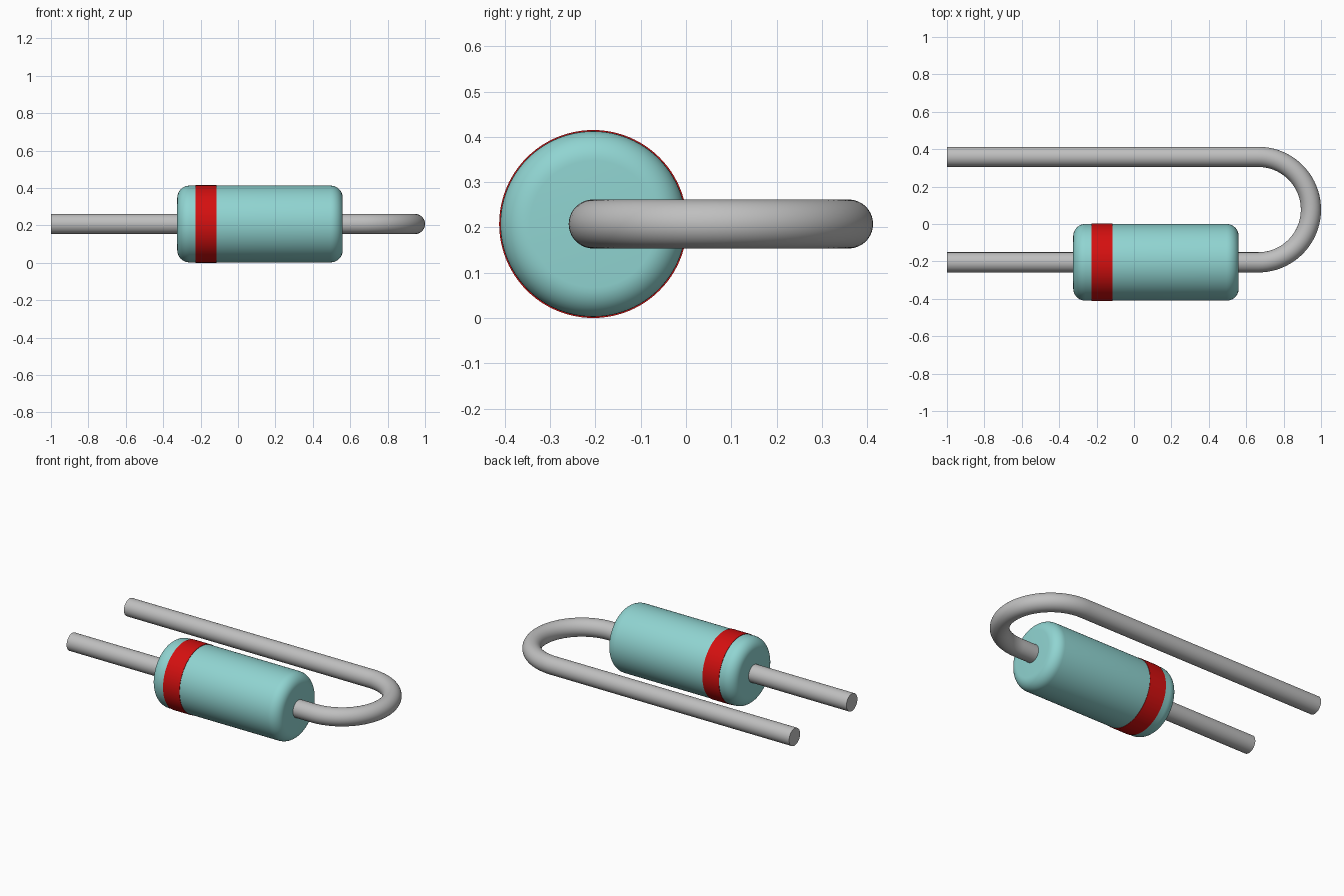
import bpy
import bmesh
import math

cube = bpy.data.objects.get("Cube")
if cube:
    bpy.data.objects.remove(cube, do_unlink=True)

AXIS_Y, AXIS_Z = -0.205, 0.2075      # centre line of the body
WIRE_R = 0.054
BODY_R, BAND_R = 0.205, 0.2075
BODY_X0, BODY_X1, FILLET = -0.325, 0.56, 0.065
BEND_R, BEND_X = 0.282, 0.664        # hairpin bend of the long lead


def material(name, rgb, roughness):
    mat = bpy.data.materials.new(name)
    mat.use_nodes = True
    mat.diffuse_color = (*rgb, 1)
    bsdf = mat.node_tree.nodes["Principled BSDF"]
    bsdf.inputs["Base Color"].default_value = (*rgb, 1)
    bsdf.inputs["Roughness"].default_value = roughness
    return mat


def sweep(name, rings, mat, sides=64, caps=True):
    """Skin circles given as (x, y, heading, radius) in the plane z = AXIS_Z."""
    bm = bmesh.new()
    loops = []
    for x, y, a, r in rings:
        loop = []
        for j in range(sides):
            t = 2 * math.pi * j / sides
            s = r * math.cos(t)
            loop.append(bm.verts.new((x - s * math.sin(a), y + s * math.cos(a),
                                      AXIS_Z + r * math.sin(t))))
        loops.append(loop)
    for p, q in zip(loops, loops[1:]):
        for j in range(sides):
            k = (j + 1) % sides
            bm.faces.new((p[j], p[k], q[k], q[j]))
    if caps:
        bm.faces.new(loops[0][::-1])
        bm.faces.new(loops[-1])
    mesh = bpy.data.meshes.new(name)
    bm.to_mesh(mesh)
    bm.free()
    mesh.materials.append(mat)
    obj = bpy.data.objects.new(name, mesh)
    bpy.context.collection.objects.link(obj)
    bpy.ops.object.select_all(action='DESELECT')
    obj.select_set(True)
    bpy.context.view_layer.objects.active = obj
    bpy.ops.object.shade_smooth_by_angle(angle=math.radians(35))
    return obj


teal = material("teal body", (0.28, 0.66, 0.64), 0.5)
red = material("red band", (0.66, 0.005, 0.005), 0.5)
grey = material("grey metal", (0.52, 0.52, 0.52), 0.5)

# Body: cylinder with rounded rims
STEPS = 10
arc = [math.pi / 2 * i / STEPS for i in range(STEPS + 1)]
start = [(BODY_X0 + FILLET * (1 - math.sin(a)), BODY_R - FILLET * (1 - math.cos(a)))
         for a in reversed(arc)]
start.reverse()
start.sort()
end = [(BODY_X0 + BODY_X1 - x, r) for x, r in reversed(start)]
sweep("body", [(x, AXIS_Y, 0, r) for x, r in start + end], teal, 96)

# Marking band: thin sleeve around the body
band = [(-0.228, BODY_R - 0.001), (-0.228, BAND_R), (-0.115, BAND_R), (-0.115, BODY_R - 0.001)]
sweep("marking_band", [(x, AXIS_Y, 0, r) for x, r in band], red, 96, caps=False)

# Short straight lead
sweep("short_lead", [(-1, AXIS_Y, 0, WIRE_R), (BODY_X0 + 0.02, AXIS_Y, 0, WIRE_R)], grey)

# Long lead: leaves the body, turns back through a half circle, runs to the far end
TURN = 40
path = [(BODY_X1 - 0.02, AXIS_Y, 0, WIRE_R)]
for i in range(TURN + 1):
    a = math.pi * i / TURN
    path.append((BEND_X + BEND_R * math.sin(a),
                 AXIS_Y + BEND_R * (1 - math.cos(a)), a, WIRE_R))
path.append((-1, AXIS_Y + 2 * BEND_R, math.pi, WIRE_R))
sweep("bent_lead", path, grey)
